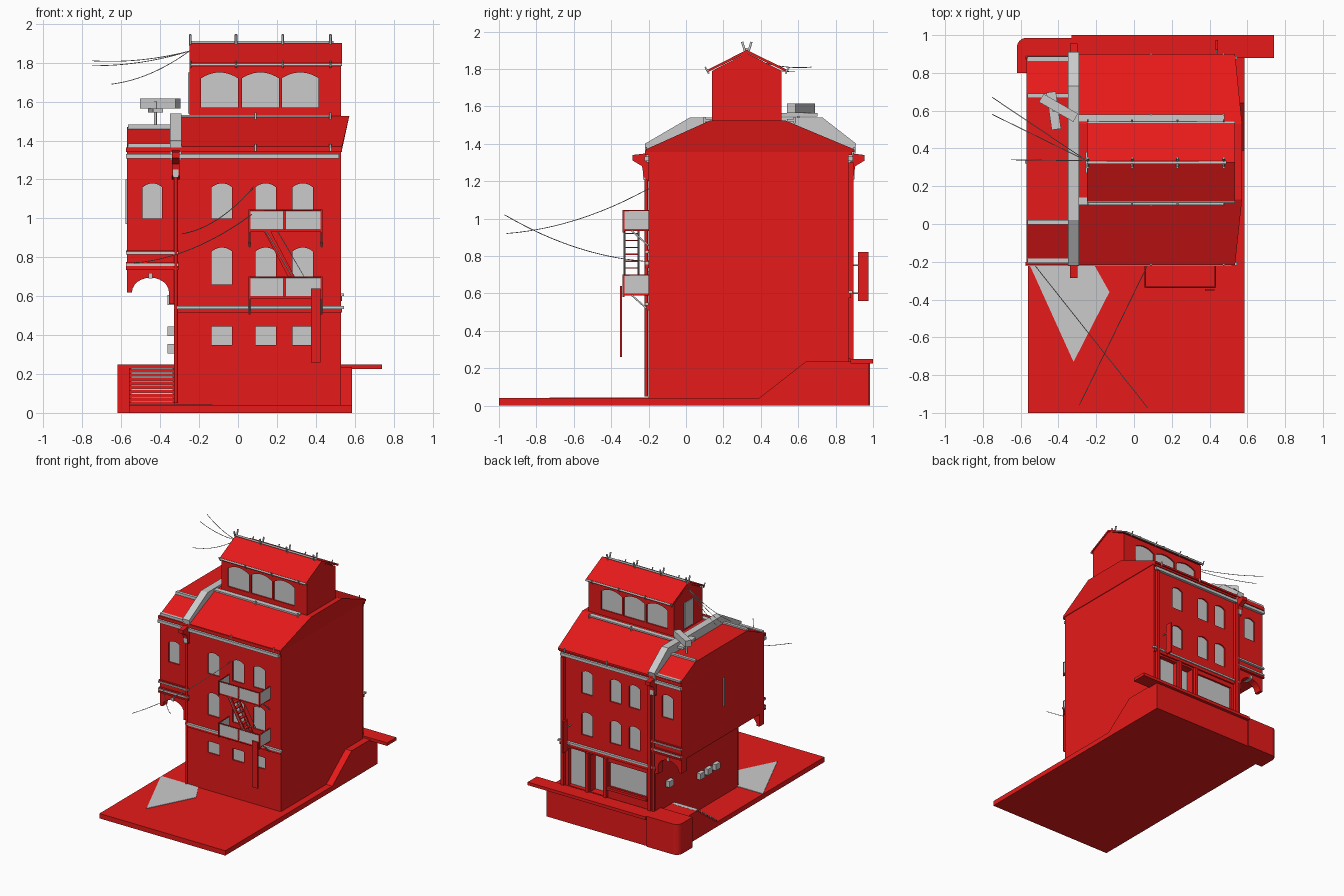
import bpy, bmesh, math
from mathutils import Vector

if "Cube" in bpy.data.objects:
    bpy.data.objects.remove(bpy.data.objects["Cube"])

RED = bpy.data.materials.new("red_paint")
RED.diffuse_color = (0.8, 0.01, 0.01, 1)
RED.use_nodes = True
RED.node_tree.nodes["Principled BSDF"].inputs["Base Color"].default_value = RED.diffuse_color


def prism(name, pts, axis, a, b, mat=None):
    """Extrude a 2D outline along an axis from a to b."""
    place = {"x": lambda p, t: (t, p[0], p[1]),
             "y": lambda p, t: (p[0], t, p[1]),
             "z": lambda p, t: (p[0], p[1], t)}[axis]
    bm = bmesh.new()
    lo = [bm.verts.new(place(p, a)) for p in pts]
    hi = [bm.verts.new(place(p, b)) for p in pts]
    bm.faces.new(lo)
    bm.faces.new(hi)
    n = len(pts)
    for i in range(n):
        j = (i + 1) % n
        bm.faces.new((lo[i], lo[j], hi[j], hi[i]))
    bmesh.ops.recalc_face_normals(bm, faces=bm.faces)
    me = bpy.data.meshes.new(name)
    bm.to_mesh(me)
    bm.free()
    ob = bpy.data.objects.new(name, me)
    bpy.context.collection.objects.link(ob)
    if mat:
        me.materials.append(mat)
    return ob


def box(name, x0, x1, y0, y1, z0, z1, mat=None):
    return prism(name, [(x0, y0), (x1, y0), (x1, y1), (x0, y1)], "z", z0, z1, mat)


def tube(name, pts, r=0.003, mat=None):
    cu = bpy.data.curves.new(name, "CURVE")
    cu.dimensions = "3D"
    cu.bevel_depth = r
    cu.bevel_resolution = 1
    cu.use_fill_caps = True
    sp = cu.splines.new("POLY")
    sp.points.add(len(pts) - 1)
    for p, q in zip(sp.points, pts):
        p.co = (*q, 1)
    tmp = bpy.data.objects.new(name, cu)
    bpy.context.collection.objects.link(tmp)
    bpy.context.view_layer.update()
    me = bpy.data.meshes.new_from_object(tmp.evaluated_get(bpy.context.evaluated_depsgraph_get()))
    bpy.data.objects.remove(tmp)
    me.materials.clear()
    if mat:
        me.materials.append(mat)
    ob = bpy.data.objects.new(name, me)
    bpy.context.collection.objects.link(ob)


def wire(name, a, b, sag):
    a, b = Vector(a), Vector(b)
    tube(name, [a.lerp(b, i / 12) - Vector((0, 0, 4 * sag * i / 12 * (1 - i / 12)))
                for i in range(13)], 0.0022)


def window(body, x0, x1, z0, z1, y, side, rise=0.02, depth=0.016):
    """Cut a recess with an arched head and set a grey pane in it; side is -1 front, 1 back."""
    c, w = (x0 + x1) / 2, (x1 - x0) / 2
    pts = [(x0, z0), (x1, z0)] + [(c + w * t / 5, z1 - rise * (t / 5) ** 2) for t in range(5, -6, -1)]
    cut = prism("cutter", pts, "y", y + side * 0.02, y - side * depth)
    cut.hide_render = True
    mod = body.modifiers.new("recess", "BOOLEAN")
    mod.operation, mod.solver, mod.object = "DIFFERENCE", "EXACT", cut
    bpy.context.view_layer.objects.active = body
    bpy.ops.object.modifier_apply(modifier=mod.name)
    bpy.data.objects.remove(cut)
    prism("window_pane", pts, "y", y - side * (depth - 0.005), y - side * (depth + 0.002))


# Ground, ramp, street corner and pavement slab
prism("ground", [(-1, 0), (-1, .04), (.39, .04), (.64, .235), (.88, .235), (.88, 0)], "x", -.33, .585, RED)
prism("alley_ground", [(-1, 0), (-1, .04), (.66, .04), (.66, .23), (.88, .23), (.88, 0)], "x", -.56, -.33, RED)
box("retaining_wall", -.33, .585, .86, .975, 0, .23, RED)
R = .05
corner = [(-.33, .8), (-.33, .985)] + [(-.62 + R - R * math.sin(t * math.pi / 12), .985 - R + R * math.cos(t * math.pi / 12))
                                      for t in range(7)] + [(-.62, .8)]
prism("street_corner", corner, "z", 0, .25, RED)
box("pavement_slab", -.33, .74, .88, 1.0, .225, .25, RED)
prism("paved_patch", [(-.56, -.2), (-.32, -.73), (-.13, -.36), (-.22, -.2)], "z", .038, .044)

# Alley stairs
for i in range(9):
    y, z = .40 + i * .029, .04 + (i + 1) * .0212
    box("stair_step", -.56, -.33, y, .67, .03, z - .006, RED)
    box("stair_tread", -.55, -.335, y - .005, y + .03, z - .006, z)

# Main block and roof with a flared right end
main = box("main_block", -.33, .53, -.2, .87, .03, 1.36, RED)
roof = prism("main_roof", [(-.215, 1.355), (-.215, 1.37), (.13, 1.525), (.53, 1.525), (.9, 1.37), (.9, 1.355)],
             "x", -.33, .535, RED)
for v in roof.data.vertices:
    if v.co.x > 0 and v.co.z > 1.45:
        v.co.x = .572
for y0, y1 in ((.1, .14), (.54, .58)):
    box("roof_edge_strip", -.29, .48, y0, y1, 1.52, 1.532)

# Overhanging side wing with arched ends
wing = prism("side_wing", [(-.2, .72), (-.2, 1.37), (.02, 1.47), (.69, 1.47), (.89, 1.37), (.87, 1.34), (.87, .72)],
             "x", -.57, -.32, RED)
for y0, y1 in ((-.2, -.14), (.81, .87)):
    arc = [(-.45 + .095 * math.cos(t * math.pi / 12), .62 + .075 * math.sin(t * math.pi / 12)) for t in range(12, -1, -1)]
    prism("wing_arch", [(-.57, .73), (-.57, .62)] + arc + [(-.355, .56), (-.33, .56), (-.33, .73)], "y", y0, y1, RED)
    box("arch_keystone", -.46, -.44, y0 - .008, y1 + .008, .69, .72)
for y, z in ((.01, 1.472), (.68, 1.472), (-.195, 1.375), (.875, 1.375)):
    box("wing_roof_strip", -.565, -.35, y - .012, y + .012, z - .012, z + .01)
box("wing_side_slot", -.578, -.56, .32, .335, .97, 1.2)

# Fire wall parapet between wing and main roof, with corbels and downpipes
prism("fire_wall", [(-.21, 1.3), (-.22, 1.4), (.02, 1.54), (.73, 1.54), (.91, 1.4), (.88, 1.3)], "x", -.35, -.29)
for s, y in ((-1, -.2), (1, .87)):
    prism("corbel", [(y, 1.2), (y + s * .025, 1.22), (y + s * .035, 1.28), (y + s * .085, 1.31),
                     (y + s * .085, 1.34), (y, 1.35)], "x", -.34, -.30, RED)
    box("corbel_trim", -.335, -.305, y - .03, y + .03, 1.21, 1.27)
    tube("downpipe", [(-.32, y + s * .012, .05 if s < 0 else .25), (-.32, y + s * .012, 1.22)], .01, RED)

# Monitor storey on the roof
lantern = prism("lantern", [(.14, 1.5), (.14, 1.79), (.325, 1.885), (.51, 1.79), (.51, 1.5)], "x", -.25, .53, RED)
prism("lantern_roof", [(.12, 1.785), (.12, 1.798), (.325, 1.902), (.535, 1.798), (.535, 1.785), (.325, 1.885)],
      "x", -.25, .535, RED)
box("lantern_door", -.256, -.24, .27, .38, 1.54, 1.75)
tube("ridge_rail", [(-.25, .325, 1.905), (.49, .325, 1.905)], .008)
for y in (.118, .537):
    tube("lantern_gutter", [(-.25, y, 1.79), (.535, y, 1.79)], .008)
for x in (-.245, -.01, .23, .475):
    for s in (-1, 1):
        tube("ridge_finial", [(x, .325 + s * .008, 1.89), (x, .325 + s * .025, 1.945)], .007)
        tube("gutter_clip", [(x, .327 + s * .205, 1.775), (x, .327 + s * .225, 1.81)], .005)
for x in (.09, .475):
    for y, z in ((-.215, 1.365), (.1, 1.525), (.58, 1.525), (.9, 1.365)):
        tube("roof_pin", [(x, y, z - .018), (x, y, z + .018)], .006)

# Windows: lantern, front and back walls, wing
for x0, x1 in ((-.19, 0), (.02, .21), (.225, .415)):
    window(lantern, x0, x1, 1.57, 1.75, .14, -1, .03)
    window(lantern, x0, x1, 1.57, 1.75, .51, 1, .03)
for x0, x1 in ((-.135, -.03), (.09, .195), (.28, .385)):
    window(main, x0, x1, 1.0, 1.18, -.2, -1)
    window(main, x0, x1, .66, .85, -.2, -1)
    window(main, x0, x1, .35, .445, -.2, -1, .002)
for x0, x1 in ((-.19, -.09), (-.02, .08), (.24, .34)):
    window(main, x0, x1, 1.04, 1.23, .87, 1)
    window(main, x0, x1, .70, .89, .87, 1)
window(wing, -.49, -.39, 1.0, 1.18, -.2, -1)
window(wing, -.49, -.39, 1.04, 1.23, .87, 1)

# Street shop front
window(main, -.25, .09, .34, .54, .87, 1, .002, .02)
window(main, .14, .26, .25, .56, .87, 1, .002, .07)
window(main, .30, .46, .25, .56, .87, 1, .002, .04)
for x in (-.29, .115, .28, .5):
    box("shop_pilaster", x - .014, x + .014, .86, .895, .25, 1.3 if x in (-.29, .5) else .57, RED)
box("shop_sill", -.26, .1, .86, .89, .315, .335, RED)
box("hanging_sign", .432, .446, .92, .975, .56, .82, RED)
for z in (.6, .75):
    tube("sign_bracket", [(.439, .86, z), (.439, .93, z)], .005)

# Cornices and string courses on both faces
for s, y in ((-1, -.2), (1, .87)):
    def band(name, x0, x1, z0, z1, d, mat=None):
        box(name, x0, x1, min(y, y + s * d), max(y, y + s * d), z0, z1, mat)
    band("cornice", -.575, .52, 1.308, 1.332, .022)
    band("cornice_lip", -.575, .535, 1.34, 1.365, .018, RED)
    band("string_course", -.33, .545, .535 if s < 0 else .60, .55 if s < 0 else .615, .02)
    band("string_course_base", -.33, .535, .515 if s < 0 else .575, .535 if s < 0 else .60, .012, RED)
    for z in (.735, .755, .815):
        band("wing_band", -.575, -.305, z, z + .012, .02, RED if z == .735 else None)
        band("wing_band_lip", -.575, -.305, z + .012, z + .02, .013, RED)

# Fire escape: two balconies, stair and drop ladder
for z in (.945, .60):
    box("balcony_deck", .06, .43, -.335, -.2, z - .012, z, RED)
    for x0, x1 in ((.065, .235), (.245, .425)):
        box("balcony_front_panel", x0, x1, -.336, -.33, z, z + .095)
    for x in (.06, .43):
        box("balcony_side_panel", x - .004, x + .004, -.33, -.2, z, z + .095)
        box("balcony_post", x - .005, x + .005, -.34, -.328, z - .02, z + .1, RED)
        tube("balcony_brace", [(x, -.29, z - .01), (x, -.2, z - .09)], .005)
    tube("balcony_rail", [(.06, -.2, z + .097), (.06, -.335, z + .097), (.43, -.335, z + .097),
                          (.43, -.2, z + .097)], .005, RED)
for y in (-.33, -.255):
    prism("escape_stair_stringer", [(.13, .94), (.165, .94), (.345, .60), (.31, .60)], "y", y, y + .006, RED)
    tube("escape_handrail", [(.2, y, .94), (.34, y, .70), (.28, y, .70), (.14, y, .94)], .003)
for i in range(9):
    x, z = .155 + i * .02, .92 - i * .037
    box("escape_stair_tread", x - .015, x + .015, -.33, -.25, z - .003, z + .003, RED)
box("drop_ladder", .375, .425, -.352, -.343, .26, .64, RED)

# Roof aerial unit on a post, and service boxes in the alley
tube("aerial_post", [(-.425, .6, 1.46), (-.425, .6, 1.6)], .008)
for cx, cy, lx, ang in ((-.4, .615, .105, -30), (-.425, .6, .1, 98)):
    ob = box("aerial_box", -lx, lx, -.025, .025, 1.565 if ang < 0 else 1.545, 1.615 if ang < 0 else 1.565)
    ob.rotation_euler.z = math.radians(ang)
    ob.location = (cx, cy, 0)
for y, z in ((.1, .33), (.2, .33), (.3, .33), (.2, .58), (.05, .58), (.7, .42)):
    box("service_box", -.362, -.325, y - .03, y + .03, z - .025, z + .025)

# Overhead wires
top = (-.25, .335, 1.86)
wire("roof_wire", top, (-.75, .67, 1.81), .02)
wire("roof_wire", top, (-.75, .58, 1.785), .02)
wire("roof_wire", top, (-.65, .34, 1.69), .03)
wire("yard_wire", (.08, -.2, 1.16), (-.29, -.96, .92), .045)
wire("yard_wire", (-.54, -.2, .77), (.07, -.97, 1.02), .05)
